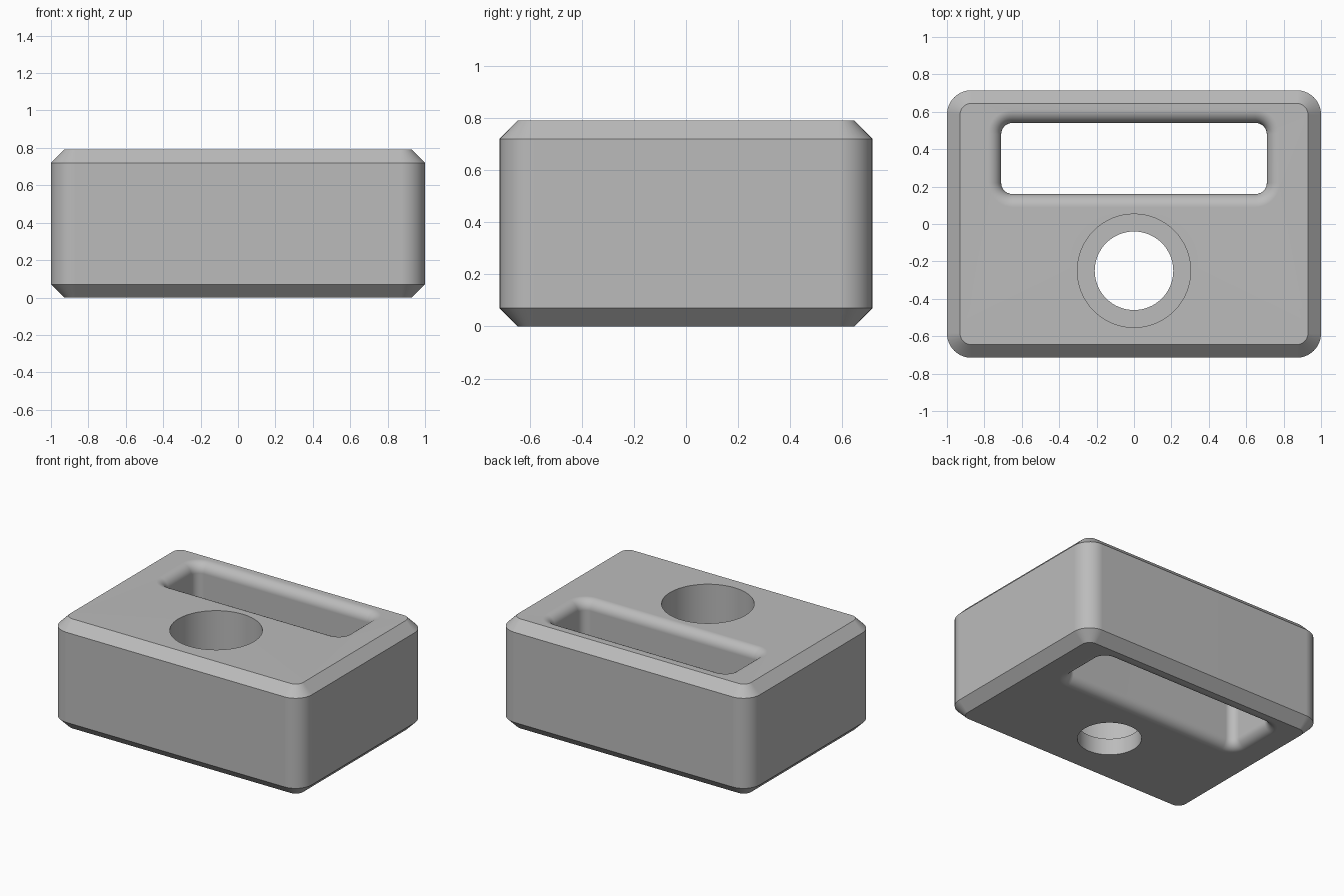
import bpy
import bmesh
from math import sin, cos, pi

HEIGHT = 0.79
CHAMFER = 0.07
FILLET = 0.07
CORNER_STEPS = 10
HOLE_STEPS = 64

default_cube = bpy.data.objects.get("Cube")
if default_cube:
    bpy.data.objects.remove(default_cube, do_unlink=True)

grey = bpy.data.materials.new("plain grey")
grey.use_nodes = True
grey.diffuse_color = (0.5, 0.5, 0.5, 1)
grey.node_tree.nodes["Principled BSDF"].inputs["Base Color"].default_value = (0.5, 0.5, 0.5, 1)

bm = bmesh.new()


def rounded_ring(half_x, half_y, radius, z, centre_y=0):
    """Closed ring of vertices along a rounded rectangle."""
    ring = []
    for quarter, (sx, sy) in enumerate([(1, 1), (-1, 1), (-1, -1), (1, -1)]):
        for i in range(CORNER_STEPS + 1):
            a = (quarter + i / CORNER_STEPS) * pi / 2
            x = sx * (half_x - radius) + radius * cos(a)
            y = centre_y + sy * (half_y - radius) + radius * sin(a)
            ring.append(bm.verts.new((x, y, z)))
    return ring


def circle_ring(radius, z, centre_y):
    angles = [2 * pi * i / HOLE_STEPS for i in range(HOLE_STEPS)]
    return [bm.verts.new((radius * cos(a), centre_y + radius * sin(a), z)) for a in angles]


def loft(rings):
    """Join consecutive rings with quads."""
    for low, high in zip(rings, rings[1:]):
        n = len(low)
        for i in range(n):
            j = (i + 1) % n
            bm.faces.new((low[i], low[j], high[j], high[i]))


# Outer wall with chamfered top and bottom
outer = [rounded_ring(1 - inset, 0.715 - inset, 0.13 - inset, z) for inset, z in
         [(CHAMFER, 0), (0, CHAMFER), (0, HEIGHT - CHAMFER), (CHAMFER, HEIGHT)]]
loft(outer)

# Long slot whose rims flare out in a quarter round
flare = []
for i in range(9):
    a = i / 8 * pi / 2
    flare.append((FILLET * (1 - sin(a)), FILLET * (1 - cos(a))))
levels = flare + [(grow, HEIGHT - z) for grow, z in reversed(flare)]
slot = [rounded_ring(0.71 + grow, 0.19 + grow, 0.06 + grow, z, 0.35) for grow, z in levels]
loft(slot)

# Stepped round hole
hole = [circle_ring(r, z, -0.25) for r, z in
        [(0.21, 0), (0.21, 0.12), (0.303, 0.12), (0.303, HEIGHT)]]
loft(hole)

# Flat top and bottom around the openings
for end in (0, -1):
    rim = []
    for rings in (outer, slot, hole):
        ring = rings[end]
        rim += [bm.edges.get((ring[i - 1], ring[i])) for i in range(len(ring))]
    bmesh.ops.triangle_fill(bm, edges=rim, use_beauty=True, normal=(0, 0, 1 if end else -1))

bmesh.ops.recalc_face_normals(bm, faces=bm.faces)
mesh = bpy.data.meshes.new("slotted_block")
bm.to_mesh(mesh)
bm.free()
mesh.materials.append(grey)
block = bpy.data.objects.new("slotted_block", mesh)
bpy.context.collection.objects.link(block)

# Smooth rounds, crisp chamfers
bpy.ops.object.select_all(action='DESELECT')
block.select_set(True)
bpy.context.view_layer.objects.active = block
bpy.ops.object.shade_smooth_by_angle(angle=pi / 6)
weighted = block.modifiers.new("flat_face_normals", 'WEIGHTED_NORMAL')
weighted.keep_sharp = True
